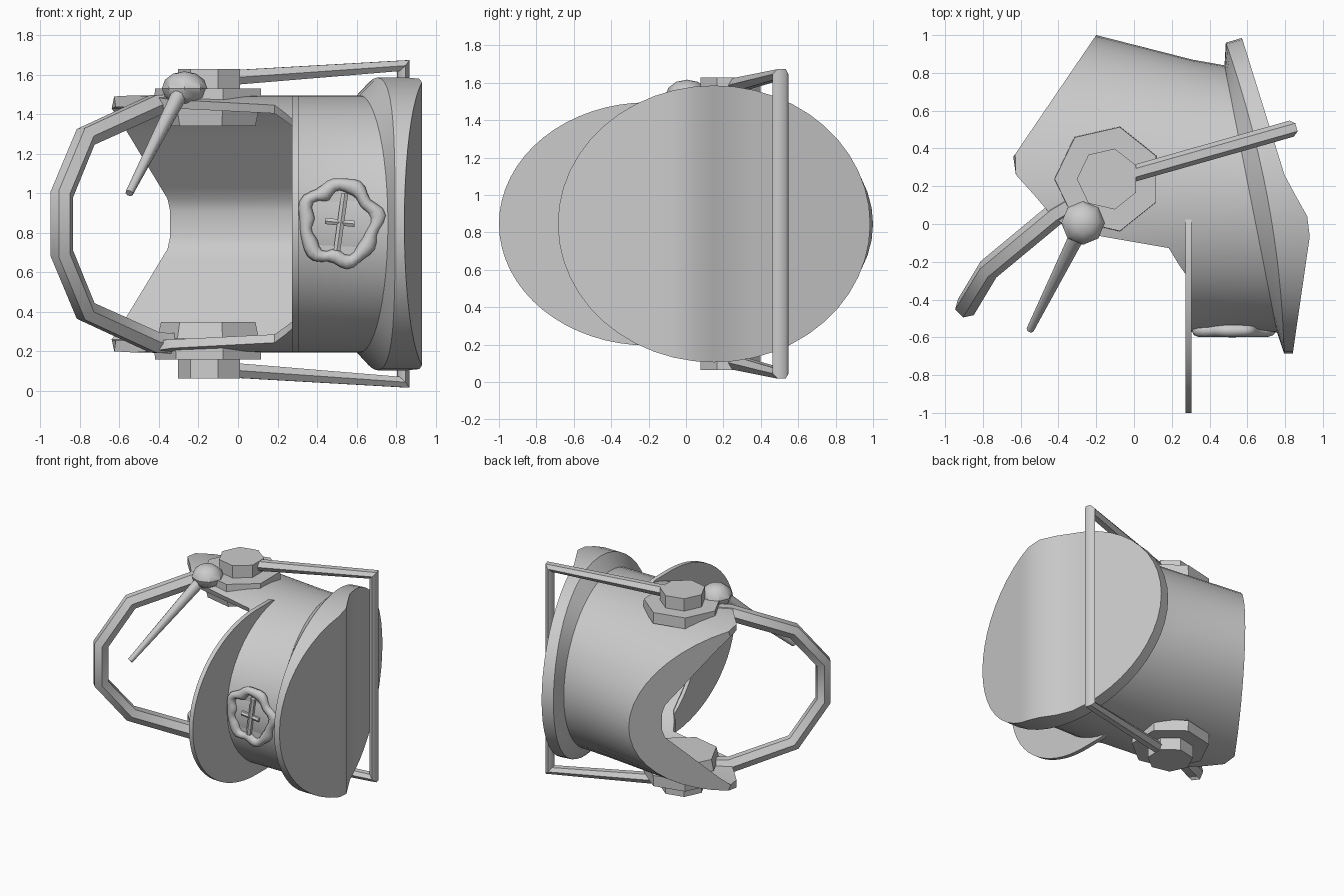
import bpy, bmesh, math
from mathutils import Vector

if "Cube" in bpy.data.objects:
    bpy.data.objects.remove(bpy.data.objects["Cube"])

C = 0.845          # mirror plane height
CY = 0.15          # hat axis in y
N = 48             # sides of the shell
ANG = [2 * math.pi * i / N for i in range(N)]


def lerp_table(v, table):
    if v <= table[0][0]:
        return table[0][1]
    for (a, p), (b, q) in zip(table, table[1:]):
        if v <= b:
            return p + (q - p) * (v - a) / (b - a)
    return table[-1][1]


def finish(name, bm, angle=35):
    bmesh.ops.recalc_face_normals(bm, faces=bm.faces)
    me = bpy.data.meshes.new(name)
    bm.to_mesh(me)
    bm.free()
    ob = bpy.data.objects.new(name, me)
    bpy.context.collection.objects.link(ob)
    bpy.ops.object.select_all(action='DESELECT')
    ob.select_set(True)
    bpy.context.view_layer.objects.active = ob
    bpy.ops.object.shade_smooth_by_angle(angle=math.radians(angle))
    return ob


def bridge(bm, r1, r2, closed=True):
    n = len(r1)
    for i in range(n if closed else n - 1):
        j = (i + 1) % n
        bm.faces.new((r1[i], r1[j], r2[j], r2[i]))


def cap(bm, ring):
    # strips running across z, mirrored about the middle plane
    n = len(ring)
    bm.faces.new((ring[0], ring[1], ring[-1]))
    for i in range(1, n // 2 - 1):
        bm.faces.new((ring[i], ring[i + 1], ring[n - i - 1], ring[n - i]))
    h = n // 2
    bm.faces.new((ring[h - 1], ring[h], ring[h + 1]))


def tube(name, pts, radius, res, radii=None):
    cu = bpy.data.curves.new(name, 'CURVE')
    cu.dimensions = '3D'
    cu.bevel_depth = radius
    cu.bevel_resolution = res
    cu.use_fill_caps = True
    sp = cu.splines.new('POLY')
    sp.points.add(len(pts) - 1)
    for i, p in enumerate(pts):
        sp.points[i].co = (*p, 1)
        if radii:
            sp.points[i].radius = radii[i]
    tmp = bpy.data.objects.new(name + "_curve", cu)
    bpy.context.collection.objects.link(tmp)
    bpy.context.view_layer.update()
    me = bpy.data.meshes.new_from_object(tmp.evaluated_get(bpy.context.evaluated_depsgraph_get()))
    bpy.data.objects.remove(tmp)
    bm = bmesh.new()
    bm.from_mesh(me)
    return finish(name, bm, 50)


# --- hat shell: outer loft, flared rim, crown cap, faceted lining ---
LOWER = [(-0.30, 0.30), (-0.27, 0.27), (-0.12, 0.18), (-0.03, -0.38),
         (0.10, -0.48), (0.31, -0.67), (1.0, -0.2)]
CROWN = [(-0.69, 0.84), (0.0, 0.94), (0.25, 0.80), (0.99, 0.57)]
bm = bmesh.new()


def ring(xf, af, ab, b):
    out = []
    for t in ANG:
        y = CY + (ab if math.cos(t) > 0 else af) * math.cos(t)
        out.append(bm.verts.new((xf(y), y, C + b * math.sin(t))))
    return out


def lining(xf):
    out = []
    for t in ANG:
        d = Vector(((0.855 if math.cos(t) > 0 else 0.725) * math.cos(t), 0.65 * math.sin(t)))
        s = 0.93
        for ny, nz, lim in ((1, 0, 0.64), (0.495, 0.44, 0.363), (0, 1, 0.59)):
            k = ny * d.x + nz * abs(d.y)
            if k > 1e-4:
                s = min(s, lim / k)
        y = CY + d.x * s
        out.append(bm.verts.new((xf(y if math.cos(t) > 0 else CY + d.x), y, C + d.y * s)))
    return out


inner_top = lining(lambda y: 0.5)
inner_low = lining(lambda y: lerp_table(y, LOWER))
low = ring(lambda y: lerp_table(y, LOWER), 0.725, 0.85, 0.65)
mid = ring(lambda y: 0.31, 0.72, 0.72, 0.65)
neck = ring(lambda y: 0.615 - 0.197 * (y - 0.15), 0.725, 0.69, 0.65)
flare = ring(lambda y: 0.635 - 0.19 * (y - 0.15) + 0.07 * max(0, 1 - ((y - 0.15) / 0.84) ** 2),
             0.835, 0.81, 0.74)
crown = ring(lambda y: lerp_table(y, CROWN), 0.835, 0.835, 0.74)
chain = [inner_top, inner_low, low, mid, neck, flare, crown]
for a, b in zip(chain, chain[1:]):
    bridge(bm, a, b)
cap(bm, inner_top)
cap(bm, crown)
finish("hat_shell", bm, 32)

# --- visor: thin crescent in front ---
bm = bmesh.new()
rows = []
M = 32
for x in (0.272, 0.305):
    o, n = [], []
    for i in range(M + 1):
        u = math.pi / 2 + math.pi * i / M
        y, z = -0.2 + 0.8 * math.cos(u), 0.65 * math.sin(u)
        o.append(bm.verts.new((x, y, C + z)))
        v = math.pi / 2 + 0.15 + (math.pi - 0.3) * i / M
        n.append(bm.verts.new((x, CY + 0.68 * math.cos(v), C + 0.61 * math.sin(v))))
    o = [bm.verts.new((x, 0.0, C + 0.65))] + o + [bm.verts.new((x, 0.0, C - 0.65))]
    n = [bm.verts.new((x, 0.08, C + 0.61))] + n + [bm.verts.new((x, 0.08, C - 0.61))]
    rows.append((o, n))
(o1, n1), (o2, n2) = rows
for a, b in ((o1, n1), (o2, n2), (o1, o2), (n1, n2)):
    bridge(bm, a, b, False)
for k in (0, -1):
    bm.faces.new((o1[k], n1[k], n2[k], o2[k]))
finish("visor", bm)


# --- side hinge plates, mirrored ---
def prism(name, radius, z0, z1, taper=1.0):
    bm = bmesh.new()
    r = []
    for z, k in ((z0, 1), (z1, taper)):
        r.append([bm.verts.new((-0.138 + radius * k * math.cos(math.pi + 2 * math.pi * i / 7),
                                0.238 + radius * k * math.sin(math.pi + 2 * math.pi * i / 7), z))
                  for i in range(7)])
    bridge(bm, *r)
    bm.faces.new(r[0])
    bm.faces.new(r[1])
    finish(name, bm)


for side, s in (("upper", 1), ("lower", -1)):
    prism("hinge_plate_" + side, 0.285, C + s * 0.60, C + s * 0.685, 0.99)
    prism("hinge_boss_" + side, 0.165, C + s * 0.68, C + s * 0.782)
    prism("hinge_inner_pad_" + side, 0.27, C + s * 0.58, C + s * 0.495, 0.93)

# --- swing frame around the crown ---
tube("swing_frame", [(-0.1, 0.24, C + 0.735), (0.835, 0.505, C + 0.80),
                     (0.835, 0.505, C - 0.80), (-0.1, 0.24, C - 0.735)], 0.044, 1)

# --- chin strap ---
half = [(-0.30, 0.12, 0.605), (-0.42, 0.05, 0.60), (-0.77, -0.24, 0.44), (-0.89, -0.44, 0.15)]
tube("chin_strap", [(x, y, C + z) for x, y, z in half] +
     [(x, y, C - z) for x, y, z in reversed(half)], 0.06, 1)

# --- knob and pin on the upper side ---
bm = bmesh.new()
bmesh.ops.create_uvsphere(bm, u_segments=8, v_segments=6, radius=0.115)
for v in bm.verts:
    v.co = Vector((v.co.x - 0.27, v.co.y + 0.005, v.co.z * 0.75 + 1.53))
finish("knob", bm)
tube("pin", [(-0.27, 0.0, 1.55), (-0.55, -0.56, 1.0)], 0.04, 2, [1.1, 0.5])

# --- wavy front badge with cross ---
bm = bmesh.new()
BX, BZ, BY = 0.515, 0.85, -0.565
loops = []
for i in range(40):
    t = 2 * math.pi * i / 40
    R = 0.178 + 0.012 * math.sin(5 * t + 1) + 0.008 * math.sin(8 * t)
    w = 0.036 + 0.006 * math.sin(7 * t)
    loops.append([bm.verts.new((BX + (R + w * math.cos(p)) * math.cos(t), BY + 0.033 * math.sin(p),
                                BZ + (R * 1.06 + w * math.cos(p)) * math.sin(t)))
                  for p in (2 * math.pi * k / 8 for k in range(8))])
for i in range(40):
    bridge(bm, loops[i], loops[(i + 1) % 40])
finish("badge_ring", bm, 60)
bm = bmesh.new()
disc = [bm.verts.new((BX + 0.17 * math.cos(t), BY + 0.005, BZ + 0.18 * math.sin(t))) for t in ANG]
bm.faces.new(disc)
finish("badge_disc", bm)
tube("badge_cross_long", [(0.54, -0.58, 1.0), (0.50, -0.58, 0.71)], 0.02, 1)
tube("badge_cross_short", [(0.44, -0.578, 0.86), (0.59, -0.578, 0.845)], 0.018, 1)
